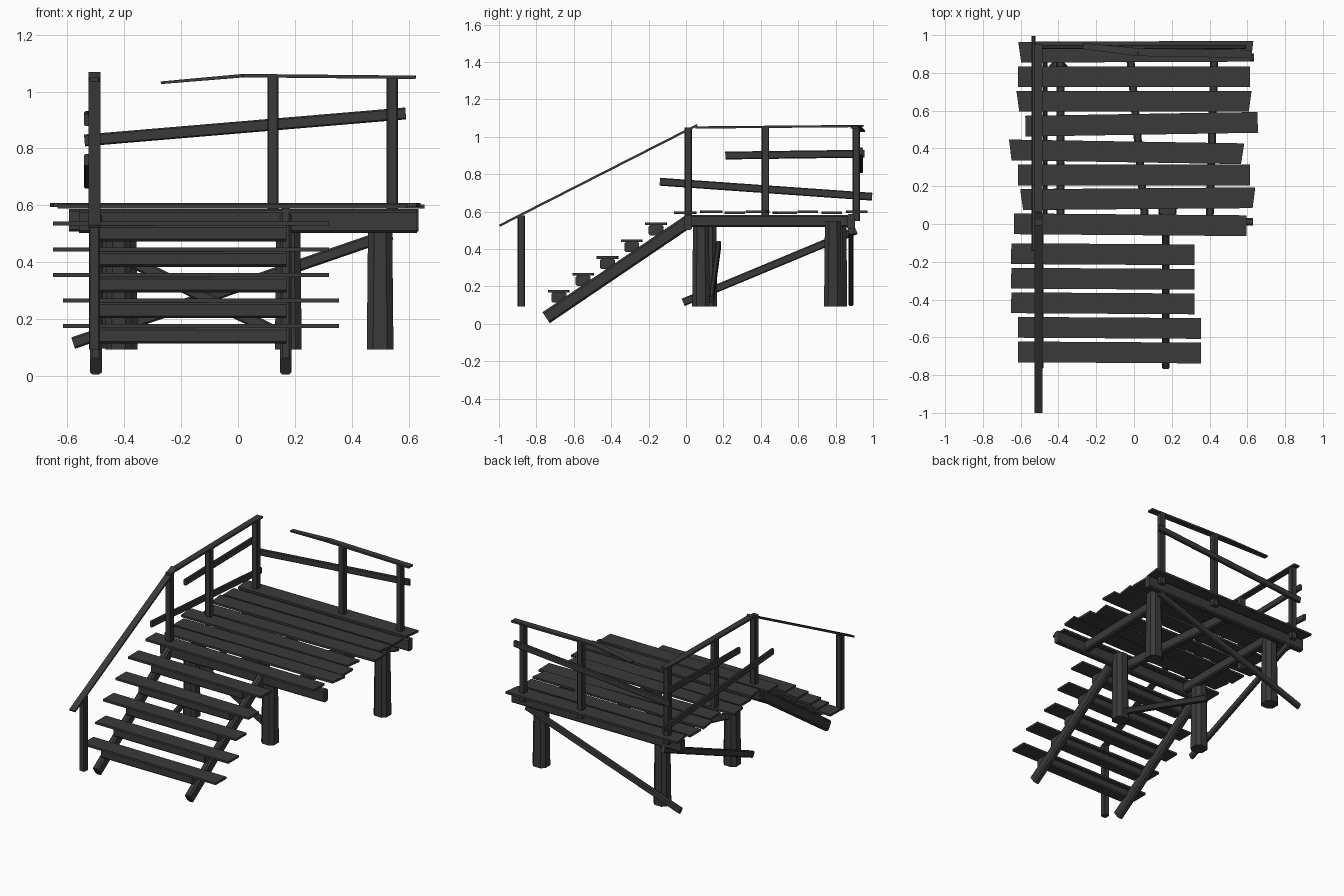
import bpy, bmesh
from mathutils import Vector, Matrix

cube = bpy.data.objects.get("Cube")
if cube:
    bpy.data.objects.remove(cube, do_unlink=True)

wood = bpy.data.materials.new("dark_charcoal_wood")
wood.use_nodes = True
charcoal = (0.042, 0.042, 0.042, 1)
wood.diffuse_color = charcoal
shader = wood.node_tree.nodes["Principled BSDF"]
shader.inputs["Base Color"].default_value = charcoal
shader.inputs["Roughness"].default_value = 0.9

# Timber sections: horizontal width, height, chamfer
board = (0.11, 0.014, 0)
handrail = (0.042, 0.012, 0)
rail = (0.02, 0.042, 0.005)
brace = (0.026, 0.042, 0.006)
post = (0.04, 0.04, 0.005)
joist = (0.042, 0.066, 0.008)
girder = (0.042, 0.08, 0.008)
stringer = (0.042, 0.07, 0.01)
tread_bar = (0.08, 0.056, 0.008)
trunk = (0.094, 0.094, 0.022)


def timber(name, start, end, section, taper=1, skew=0):
    """Chamfered timber between two points; taper narrows the far end."""
    start, end = Vector(start), Vector(end)
    width, height, chamfer = section
    axis = end - start
    length = axis.length
    axis.normalize()
    upright = abs(axis.z) > 0.95
    reference = Vector((0, 1, 0)) if upright else Vector((0, 0, 1))
    side = reference.cross(axis).normalized()
    frame = Matrix((side, axis.cross(side), axis)).transposed().to_4x4()
    frame.translation = (start + end) / 2

    bm = bmesh.new()
    bmesh.ops.create_cube(bm, size=1)
    for vert in bm.verts:
        x, y, z = vert.co
        scale = taper if z > 0 else 1
        slant = skew * (x if z > 0 else -x)
        vert.co = (x * width * scale, y * height * scale, z * length + slant)
    if chamfer:
        long_edges = [edge for edge in bm.edges
                      if edge.verts[0].co.z * edge.verts[1].co.z < 0]
        bmesh.ops.bevel(bm, geom=long_edges, offset=chamfer,
                        segments=1, affect='EDGES')
    bm.transform(frame)
    bmesh.ops.recalc_face_normals(bm, faces=bm.faces)
    mesh = bpy.data.meshes.new(name)
    bm.to_mesh(mesh)
    bm.free()
    mesh.materials.append(wood)
    bpy.context.collection.objects.link(bpy.data.objects.new(name, mesh))


def crosswise(name, middle, length, y, z, section, turn=0, skew=0):
    """Timber running from the right side to the left side."""
    half = length / 2
    timber(name, (middle - half, y - turn, z), (middle + half, y + turn, z),
           section, skew=skew)


def lengthwise(name, x, front, back, section):
    """Timber running from front to back; each end is given as (y, z)."""
    timber(name, (x, *front), (x, *back), section)


def standing(name, x, y, bottom, top, section, taper=1):
    """Vertical timber."""
    timber(name, (x, y, bottom), (x, y, top), section, taper)


# Deck planks, each shifted and turned a little
plank_gap = 0.13
shifts = (-0.02, 0.02, 0, -0.04, 0.04, 0, 0, 0.01)
for i, shift in enumerate(shifts):
    uneven = 0.005 * (i % 2)
    crosswise(f"deck_plank_{i}", shift, 1.23, plank_gap * i + shift / 5,
              0.595 + uneven, board, turn=shift / 4, skew=uneven * 3)

# Stair treads, each on a bar between the stringers
for i in range(5):
    y = plank_gap * i - 0.68
    z = 0.09 * i + 0.175
    middle = -0.13 if i < 2 else -0.165
    crosswise(f"stair_tread_{i}", middle, 0.97, y, z, board, turn=-0.003)
    crosswise(f"tread_bar_{i}", -0.16, 0.66, y, z - 0.034, tread_bar)

# Stair stringers
stair_foot, stair_head = (-0.748, 0.033), (0.03, 0.56)
for side, x in {"right": -0.5, "left": 0.168}.items():
    lengthwise(f"{side}_stringer", x, stair_foot, stair_head, stringer)

# Legs, broad at the foot
ground = 0.092
under_deck = 0.55
legs = {"front_right": (-0.42, 0.12), "front_left": (0.177, 0.08),
        "back_right": (-0.4, 0.815), "back_left": (0.5, 0.785)}
for corner, (x, y) in legs.items():
    standing(f"{corner}_leg", x, y, ground, under_deck, trunk, taper=0.9)

# Girders and joists below the deck
front_edge, back_edge = 0.012, 0.882
crosswise("front_girder", 0.035, 1.19, front_edge, 0.543, girder)
crosswise("back_girder", 0.02, 1.23, back_edge, 0.547, girder)
for side, front_x, back_x in (("right", -0.39, -0.39),
                              ("middle", 0.06, -0.02),
                              ("left", 0.4, 0.425)):
    timber(f"{side}_joist", (front_x, front_edge, under_deck),
           (back_x, back_edge, under_deck), joist)

# Diagonal braces between the legs
brace_foot, brace_head = 0.115, 0.5
timber("back_brace", (-0.58, back_edge, brace_foot),
       (0.54, back_edge, brace_head), brace)
lengthwise("side_brace", -0.47, (-0.015, brace_foot), (0.91, brace_head), brace)
timber("front_brace", (0.18, 0.135, 0.13), (-0.42, 0.175, 0.425), brace)

# Railing posts along the right side and the back
rail_x, rail_y = -0.505, 0.91
post_foot, post_top = 0.55, 1.05
standing("stair_post", rail_x, -0.88, ground, 0.58, post)
for place, x, y in (("front_corner", rail_x, front_edge),
                    ("side", rail_x, 0.425),
                    ("back_corner", rail_x, rail_y),
                    ("back_middle", 0.123, rail_y),
                    ("back_left", 0.543, rail_y)):
    standing(f"{place}_post", x, y, post_foot, post_top, post)

# Handrails along the top; the back one is bent at its loose end
lengthwise("stair_handrail", rail_x, (-0.997, 0.525), (0.06, 1.063), handrail)
lengthwise("side_handrail", rail_x, (0.05, post_top), (0.95, 1.058), handrail)
bend = (0.02, rail_y, 1.056)
timber("back_handrail", bend, (0.625, 0.9, post_top), handrail)
timber("loose_handrail_end", bend, (-0.27, 0.942, 1.031), handrail, taper=0.75)

# Middle rails, fixed to the outside of the posts
outside = 0.027
lengthwise("side_upper_rail", rail_x - outside, (0.21, 0.9), (0.955, 0.91), rail)
lengthwise("side_lower_rail", rail_x - outside, (-0.14, 0.76), (0.995, 0.68), rail)
outer_y = rail_y + outside
timber("back_middle_rail", (-0.54, outer_y, 0.828), (0.59, outer_y, 0.923), rail)
